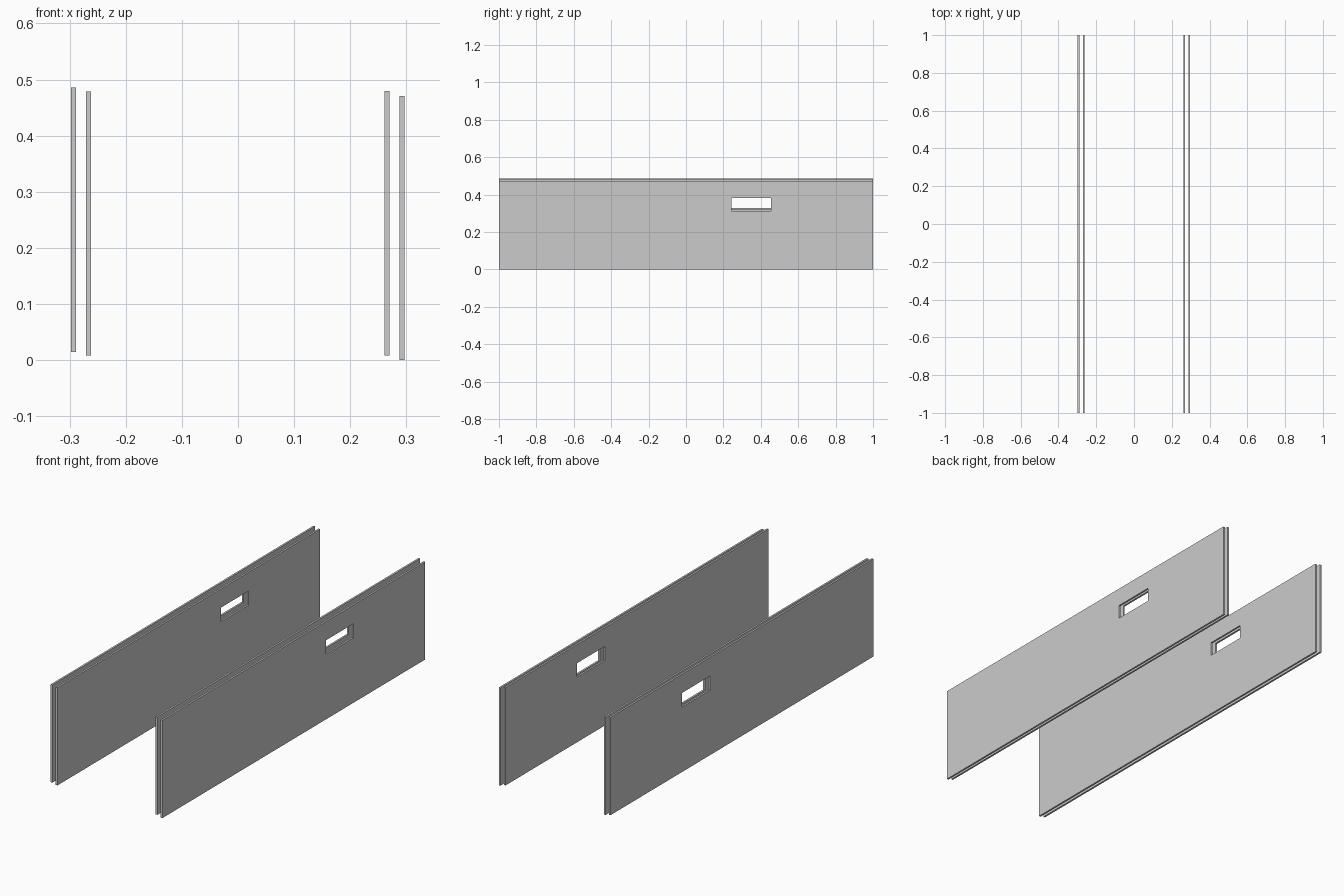
import bpy
import bmesh

if "Cube" in bpy.data.objects:
    bpy.data.objects.remove(bpy.data.objects["Cube"])

# single plain grey for all panels
grey = bpy.data.materials.new("light grey")
grey.diffuse_color = (0.6, 0.6, 0.6, 1.0)
grey.use_nodes = True
grey.node_tree.nodes["Principled BSDF"].inputs["Base Color"].default_value = grey.diffuse_color

THICK = 0.009
HEIGHT = 0.471


def rect(bm, x, y0, y1, z0, z1):
    return [bm.verts.new((x, y, z)) for y, z in ((y0, z0), (y1, z0), (y1, z1), (y0, z1))]


def panel(name, x, z):
    """Upright board with a rectangular window, lower edge at z, left face at x."""
    bm = bmesh.new()
    outer = rect(bm, x, -1, 1, z, z + HEIGHT)
    inner = rect(bm, x, 0.244, 0.455, z + 0.313, z + 0.381)
    for i in range(4):
        j = (i + 1) % 4
        bm.faces.new((outer[i], outer[j], inner[j], inner[i]))
    # give the board its thickness
    ext = bmesh.ops.extrude_face_region(bm, geom=bm.faces[:])
    verts = [g for g in ext["geom"] if isinstance(g, bmesh.types.BMVert)]
    bmesh.ops.translate(bm, verts=verts, vec=(THICK, 0, 0))
    bmesh.ops.recalc_face_normals(bm, faces=bm.faces[:])
    mesh = bpy.data.meshes.new(name)
    bm.to_mesh(mesh)
    bm.free()
    mesh.materials.append(grey)
    obj = bpy.data.objects.new(name, mesh)
    bpy.context.collection.objects.link(obj)


# two pairs of boards, each standing at a slightly different height
panel("left_outer_panel", -0.298, 0.0145)
panel("left_inner_panel", -0.271, 0.008)
panel("right_inner_panel", 0.261, 0.0085)
panel("right_outer_panel", 0.288, 0.0)
